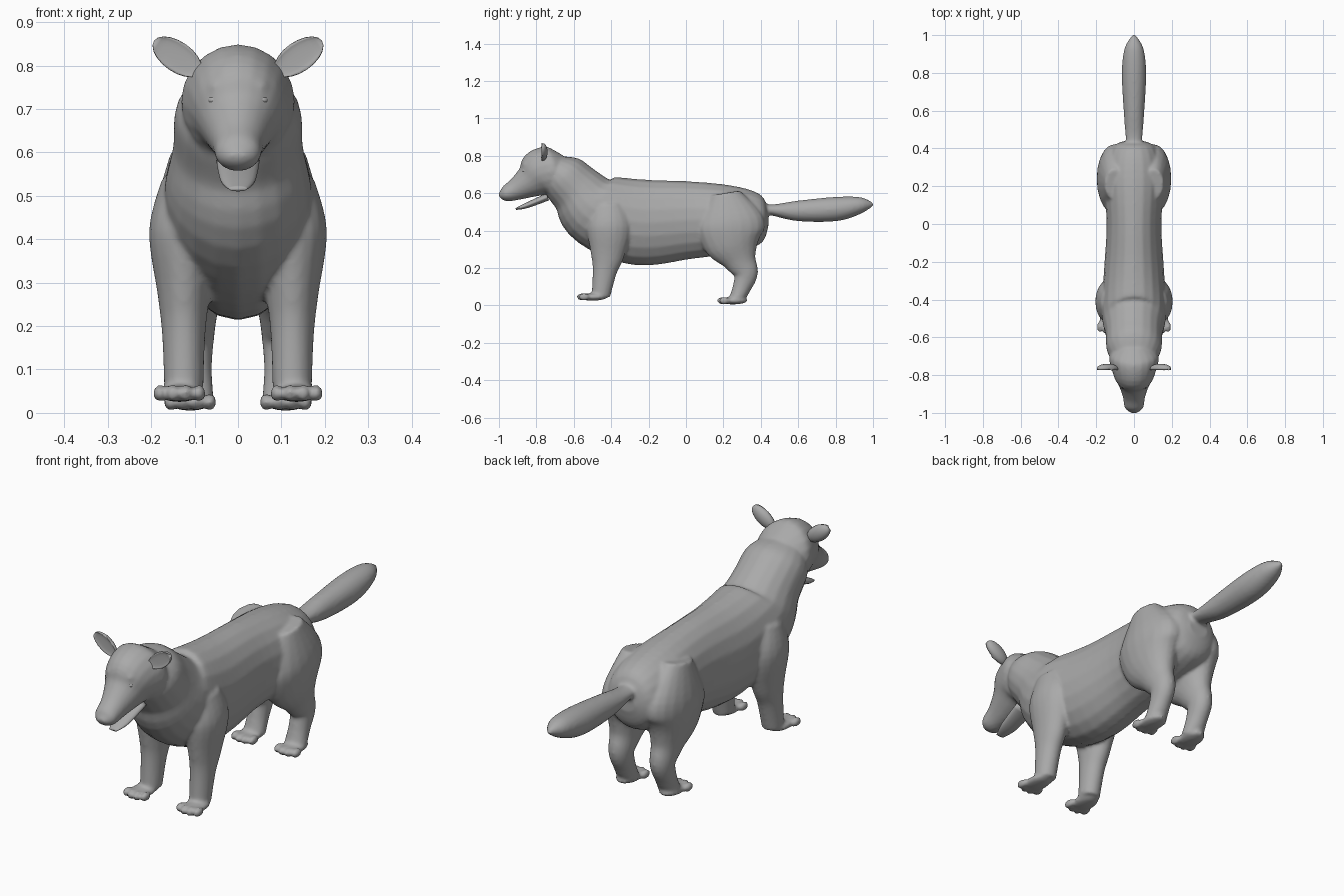
import bpy, bmesh, math
from mathutils import Matrix, Vector

if "Cube" in bpy.data.objects:
    bpy.data.objects.remove(bpy.data.objects["Cube"])

COLOR = (0.4, 0.4, 0.4, 1)
grey = bpy.data.materials.new("plain_grey")
grey.use_nodes = True
grey.diffuse_color = COLOR
grey.node_tree.nodes["Principled BSDF"].inputs["Base Color"].default_value = COLOR

SIDES = 20
STEPS = 5


def spline(stations):
    """Return closely spaced stations on a smooth curve through the given ones."""
    points = [Vector(station) for station in stations]
    points = [points[0], *points, points[-1]]
    dense = []
    for before, start, end, after in zip(points, points[1:], points[2:], points[3:]):
        leave, arrive = (end - before) / 2, (after - start) / 2
        for step in range(STEPS):
            t = step / STEPS
            ease = t * t * (3 - 2 * t)
            dense.append(start.lerp(end, ease)
                         + leave * t * (1 - t) ** 2 - arrive * t * t * (1 - t))
    return dense + [points[-1]]


def limb(bm, stations, x=0):
    """Skin a path of (y, z, half depth, half width) with ellipses square to it."""
    path = spline(stations)
    loops = []
    for i, (y, z, depth, width) in enumerate(path):
        ahead, behind = path[min(i + 1, len(path) - 1)], path[max(i - 1, 0)]
        across = Vector((0, behind.z * 0, 0))
        across = Vector((0, behind.y - ahead.y, ahead.x - behind.x)).normalized() * depth
        loop = []
        for side in range(SIDES):
            angle = math.tau * side / SIDES
            outward = Vector((width * math.sin(angle), 0, 0))
            loop.append(bm.verts.new(Vector((x, y, z)) + across * math.cos(angle) + outward))
        loops.append(loop)
    for near, far in zip(loops, loops[1:]):
        for i in range(SIDES):
            bm.faces.new((near[i - 1], near[i], far[i], far[i - 1]))
    bm.faces.new(loops[0])
    bm.faces.new(reversed(loops[-1]))


def blob(bm, center, size):
    """Add an ellipsoid and return its vertices."""
    matrix = Matrix.Translation(center) @ Matrix.Diagonal((*size, 1))
    return bmesh.ops.create_uvsphere(bm, u_segments=SIDES, v_segments=SIDES // 2,
                                     radius=1, matrix=matrix)["verts"]


def paw(bm, x, y, z):
    """Add a flat foot with four toes in an arc along its front."""
    blob(bm, (x, y, z), (.05, .08, .02))
    for toe in (-1.5, -.5, .5, 1.5):
        blob(bm, (x + toe * .03, y - .06 + abs(toe) * .01, z), (.016, .03, .02))


def finish(name, bm):
    """Turn a finished mesh into a smooth grey object."""
    bmesh.ops.recalc_face_normals(bm, faces=bm.faces)
    mesh = bpy.data.meshes.new(name)
    bm.to_mesh(mesh)
    bm.free()
    mesh.materials.append(grey)
    mesh.shade_smooth()
    obj = bpy.data.objects.new(name, mesh)
    bpy.context.collection.objects.link(obj)
    return obj


# Paths of the main forms
trunk = [(.44, .46, .04, .05), (.4, .46, .13, .12), (.25, .46, .18, .16), (0, .455, .21, .145),
         (-.26, .445, .23, .16), (-.48, .51, .2, .17), (-.58, .61, .15, .15),
         (-.66, .69, .13, .145), (-.71, .74, .08, .11)]
head = [(-.64, .74, .07, .08), (-.7, .72, .13, .13), (-.78, .7, .135, .115),
        (-.84, .66, .09, .085), (-.91, .62, .06, .06), (-.97, .595, .04, .05),
        (-1, .59, .01, .02)]
tail = [(.38, .52, .03, .04), (.46, .51, .03, .045), (.6, .505, .055, .055),
        (.8, .515, .065, .065), (.93, .535, .045, .05), (1, .54, .01, .01)]
front_leg = [(-.42, .54, .08, .05), (-.41, .42, .12, .08), (-.42, .27, .09, .06),
             (-.435, .18, .065, .05), (-.455, .05, .05, .045)]
hind_leg = [(.21, .6, .08, .05), (.235, .45, .18, .09), (.25, .34, .16, .085),
            (.29, .24, .09, .06), (.32, .17, .065, .05), (.3, .1, .05, .045), (.27, .03, .04, .05)]

# Body: trunk, head, tail, legs and paws fused into one skin
bm = bmesh.new()
for form in (trunk, head, tail):
    limb(bm, form)
for side in (-1, 1):
    limb(bm, front_leg, side * .125)
    limb(bm, hind_leg, side * .105)
    paw(bm, side * .135, -.5, .045)
    paw(bm, side * .11, .25, .025)
    # Brow
    blob(bm, (side * .045, -.855, .75), (.025, .02, .02))
body = finish("body", bm)
fuse = body.modifiers.new("fuse", "REMESH")
fuse.mode = "VOXEL"
fuse.voxel_size = .008
fuse.use_smooth_shade = True
relax = body.modifiers.new("relax", "SMOOTH")
relax.iterations = 6

# Lower jaw
bm = bmesh.new()
limb(bm, [(-.74, .58, .02, .05), (-.85, .535, .015, .04), (-.91, .515, .005, .02)])
finish("lower_jaw", bm)

# Nose
bm = bmesh.new()
blob(bm, (0, -.975, .595), (.035, .02, .02))
finish("nose", bm)

for side, label in ((1, "left"), (-1, "right")):
    # Eye
    bm = bmesh.new()
    blob(bm, (side * .055, -.86, .72), (.015, .015, .01))
    finish(label + "_eye", bm)

    # Ear: an ellipsoid with its front pushed in to a cup, leaning outwards
    bm = bmesh.new()
    for vert in blob(bm, (0, 0, 0), (.035, .025, .065)):
        if vert.co.y < 0:
            vert.co.y = -.01 - vert.co.y / 2 - vert.co.y ** 2 * 9
    lean = Matrix.Rotation(side * math.radians(55), 4, "Y")
    bm.transform(Matrix.Translation((side * .14, -.765, .82)) @ lean)
    finish(label + "_ear", bm)
